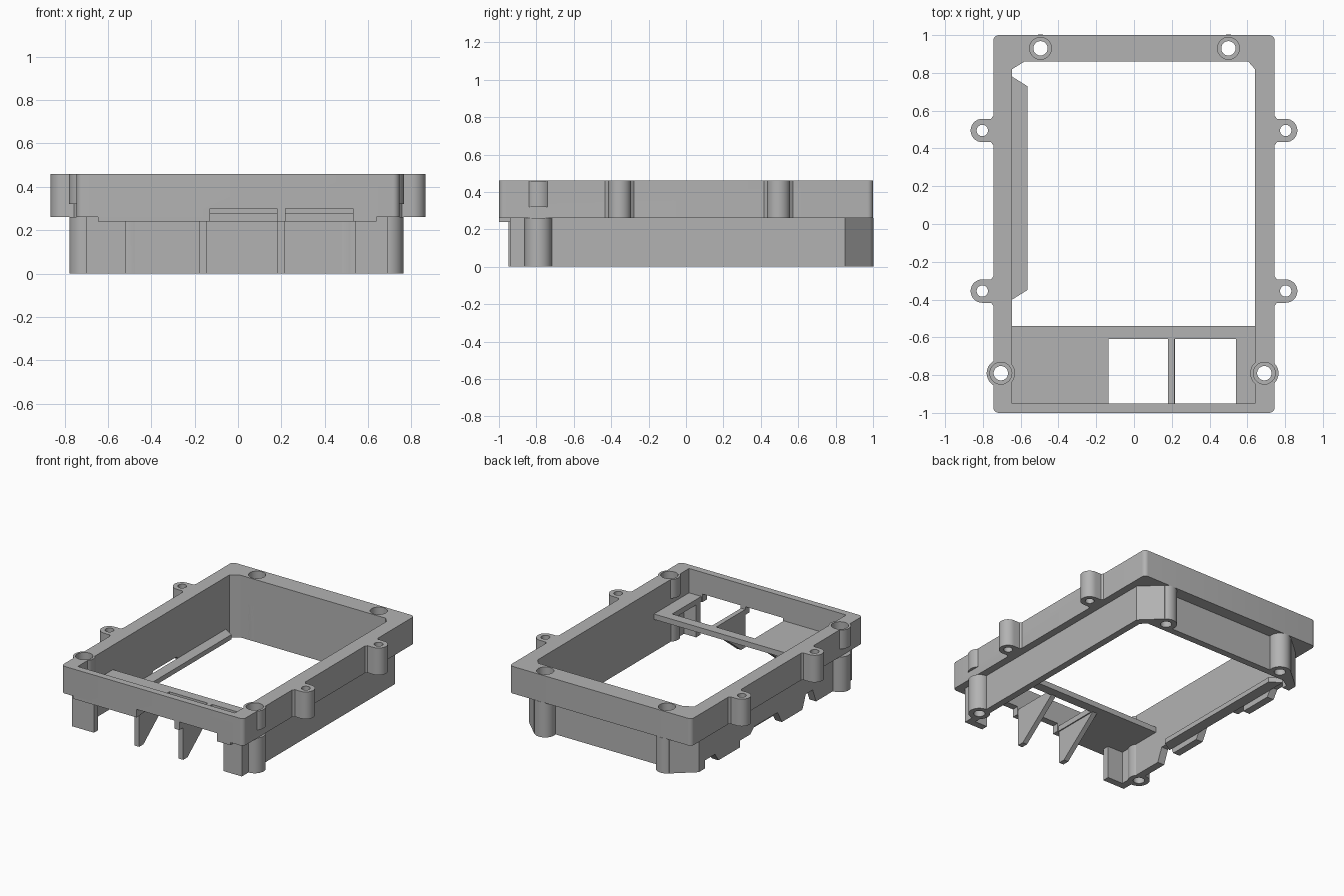
import bpy, bmesh, math

if "Cube" in bpy.data.objects:
    bpy.data.objects.remove(bpy.data.objects["Cube"], do_unlink=True)

grey = bpy.data.materials.new("plain_grey")
grey.use_nodes = True
COLOR = (0.45, 0.45, 0.45, 1)
grey.diffuse_color = COLOR
grey.node_tree.nodes["Principled BSDF"].inputs["Base Color"].default_value = COLOR


def prism(name, pts, lo, hi, axis="z"):
    """Extrude an outline along z, or a (y, z) outline along x."""
    place = (lambda p, h: (p[0], p[1], h)) if axis == "z" else (lambda p, h: (h, p[0], p[1]))
    bm = bmesh.new()
    face = bm.faces.new([bm.verts.new(place(p, lo)) for p in pts])
    ext = bmesh.ops.extrude_face_region(bm, geom=[face])
    for v in ext["geom"]:
        if isinstance(v, bmesh.types.BMVert):
            v.co["xyz".index(axis)] = hi
    bmesh.ops.recalc_face_normals(bm, faces=bm.faces)
    me = bpy.data.meshes.new(name)
    bm.to_mesh(me)
    bm.free()
    me.materials.append(grey)
    ob = bpy.data.objects.new(name, me)
    bpy.context.collection.objects.link(ob)
    return ob


def box(name, x0, x1, y0, y1, z0, z1):
    return prism(name, [(x0, y0), (x1, y0), (x1, y1), (x0, y1)], z0, z1)


def arc(x, y, r, a0, a1, n):
    return [(x + r * math.cos(math.radians(a0 + (a1 - a0) * i / n)),
             y + r * math.sin(math.radians(a0 + (a1 - a0) * i / n))) for i in range(n + 1)]


def cylinder(name, x, y, r, z0, z1):
    return prism(name, arc(x, y, r, 0, 360, 40)[:-1], z0, z1)


def activate(ob):
    bpy.ops.object.select_all(action="DESELECT")
    ob.select_set(True)
    bpy.context.view_layer.objects.active = ob


def cut(ob, cutters):
    activate(ob)
    for c in cutters:
        mod = ob.modifiers.new("cut", "BOOLEAN")
        mod.operation = "DIFFERENCE"
        mod.solver = "EXACT"
        mod.object = c
        bpy.ops.object.modifier_apply(modifier=mod.name)


# Shared heights and inner opening
TOP, STEP = 0.46, 0.26
L, R, FRONT, BACK = -0.645, 0.64, -0.95, 0.86
opening = [(L, FRONT), (R, FRONT), (R, 0.82), (0.605, BACK), (-0.58, BACK), (L, 0.82)]
inner = prism("opening_cutter", opening, -0.1, 0.6)

# Screw holes with counterbores, and ear holes
screws = [(-0.705, -0.79), (0.69, -0.79), (-0.495, 0.93), (0.5, 0.93)]
holes = []
for x, y in screws:
    holes.append(cylinder("screw_cutter", x, y, 0.038, -0.1, 0.6))
    holes.append(cylinder("bore_cutter", x, y, 0.058, 0.34, 0.6))
ears = [(s, y) for s in (-1, 1) for y in (-0.355, 0.495)]
ear_holes = [cylinder("ear_cutter", s * 0.803, y, 0.03, -0.1, 0.6) for s, y in ears]

parts = []

# Upper rim with rounded corners
c, w = 0.03, 0.745
outline = (arc(w - c, 1 - c, c, 0, 90, 6) + arc(c - w, 1 - c, c, 90, 180, 6)
           + arc(c - w, c - 1, c, 180, 270, 6) + arc(w - c, c - 1, c, 270, 360, 6))
rim = prism("upper_rim", outline, STEP, TOP)
notches = [box("notch_cutter", a, a + 0.31, -1.1, -0.9, 0.1, 0.30) for a in (-0.13, 0.22)]
cut(rim, [inner] + holes + notches)
parts.append(rim)

# Front lip hanging just below the rim
lip = box("front_lip", L, R, -1, FRONT, 0.24, STEP)
cut(lip, notches)
parts.append(lip)

# Mounting ears on both sides
for s, y in ears:
    r = 0.062
    tip = arc(0.803, y, r, -90, 90, 16)
    pts = [(0.72, y - r - 0.015), (0.745, y - r - 0.015), (0.757, y - r)] + tip
    pts += [(0.757, y + r), (0.745, y + r + 0.015), (0.72, y + r + 0.015)]
    ear = prism("mounting_ear", [(s * px, py) for px, py in pts], STEP, TOP)
    cut(ear, ear_holes + [inner])
    parts.append(ear)

# Screw posts below the rim, and bosses beside the front screws
for x, y in screws:
    post = cylinder("screw_post", x, y, 0.073, 0, STEP)
    cut(post, holes + ([inner] if y > 0 else []))
    parts.append(post)
    if y < 0:
        boss = cylinder("screw_boss", x, y, 0.075, 0.32, TOP - 0.001)
        cut(boss, holes)
        parts.append(boss)

# Lower right and back walls, with slanted back corners
parts.append(right_wall := box("right_wall", R, 0.69, -0.94, 0.84, 0, STEP))
parts.append(back_wall := box("back_wall", -0.5, 0.5, BACK, 0.91, 0, STEP))
for s, x0, x1 in ((1, 0.5, 0.69), (-1, 0.495, 0.70)):
    pts = [(x0, 0.8), (x1, 0.8), (x1, 0.85), (x0 + 0.055, 0.98), (x0, 0.98)]
    corner = prism("back_corner", [(s * px, py) for px, py in pts], 0, STEP)
    cut(corner, [inner] + holes)
    parts.append(corner)
cut(right_wall, holes)
cut(back_wall, holes)

# Lower left wall with a notched bottom edge
profile = [(-0.94, STEP), (-0.94, 0), (-0.52, 0), (-0.48, 0.1), (-0.4, 0.1), (-0.36, 0),
           (-0.12, 0), (-0.07, 0.09), (0.2, 0.09), (0.25, 0.05), (0.37, 0.05), (0.37, 0),
           (0.62, 0), (0.66, 0.06), (0.78, 0.06), (0.78, 0), (0.84, 0), (0.84, STEP)]
left_wall = prism("left_wall", profile, -0.70, L, "x")
cut(left_wall, holes)
parts.append(left_wall)

# Ledge inside the left wall
ledge = [(L, -0.40), (-0.565, -0.35), (-0.565, 0.73), (L, 0.78)]
parts.append(prism("left_ledge", ledge, 0.04, 0.075))

# Front deck with two windows
deck = box("front_deck", L, R, FRONT, -0.54, 0.24, 0.28)
windows = [box("window_cutter", a, b, -1.1, -0.61, 0.1, 0.5)
           for a, b in ((-0.135, 0.18), (0.215, 0.54))]
cut(deck, windows + holes)
parts.append(deck)

# Triangular ribs below the deck
for x in (-0.18, 0.18):
    rib = [(FRONT, 0.27), (FRONT, 0), (-0.90, 0), (-0.60, 0.24), (-0.60, 0.27)]
    parts.append(prism("deck_rib", rib, x, x + 0.037, "x"))

# Short front legs at the corners
for a, b in ((L, -0.52), (0.54, R)):
    parts.append(box("front_leg", a, b, -0.94, -0.89, 0, 0.25))

# Remove cutters and shade the round faces
for cutter in [inner] + holes + ear_holes + notches + windows:
    bpy.data.objects.remove(cutter, do_unlink=True)
for ob in parts:
    activate(ob)
    bpy.ops.object.shade_smooth_by_angle(angle=math.radians(30))
